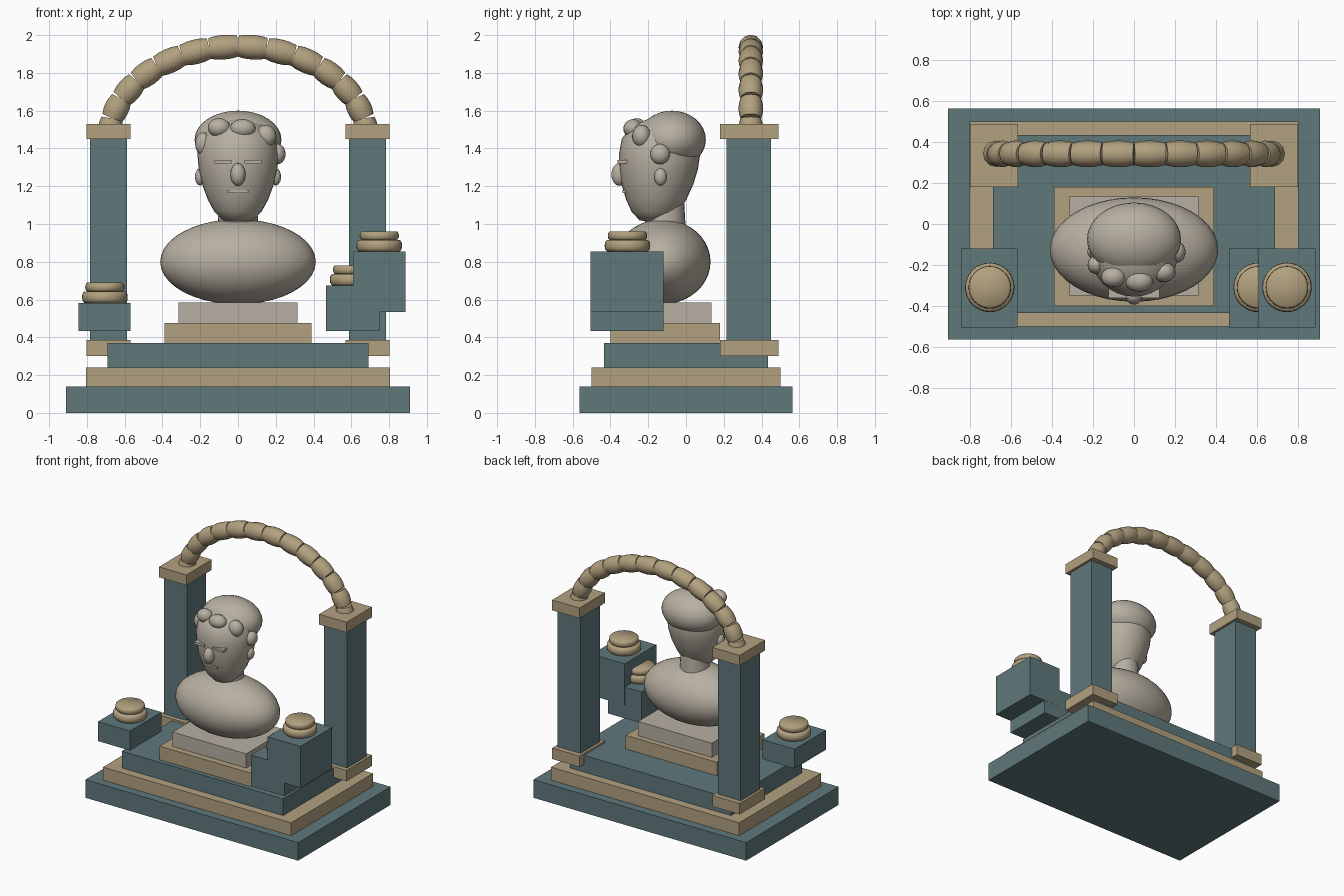
import bpy, bmesh, math
from mathutils import Matrix, Vector

if "Cube" in bpy.data.objects:
    bpy.data.objects.remove(bpy.data.objects["Cube"], do_unlink=True)


def material(name, rgb):
    m = bpy.data.materials.new(name)
    m.use_nodes = True
    m.diffuse_color = (*rgb, 1)
    m.node_tree.nodes["Principled BSDF"].inputs["Base Color"].default_value = (*rgb, 1)
    return m


TEAL = material("slate teal", (0.115, 0.188, 0.198))
TAN = material("sandstone", (0.445, 0.356, 0.212))
STONE = material("pale stone", (0.475, 0.43, 0.36))


def finish(name, bm, mat, smooth=False, angle=None):
    bmesh.ops.recalc_face_normals(bm, faces=bm.faces)
    for f in bm.faces:
        f.smooth = smooth
    me = bpy.data.meshes.new(name)
    bm.to_mesh(me)
    bm.free()
    me.materials.append(mat)
    ob = bpy.data.objects.new(name, me)
    bpy.context.collection.objects.link(ob)
    if angle:
        bpy.ops.object.select_all(action='DESELECT')
        ob.select_set(True)
        bpy.context.view_layer.objects.active = ob
        bpy.ops.object.shade_smooth_by_angle(angle=math.radians(angle))
    return ob


def box(name, mat, x, y, z):
    """Box from (min, max) ranges."""
    bm = bmesh.new()
    bmesh.ops.create_cube(bm, size=1)
    for v in bm.verts:
        v.co = [(r[0] + r[1]) / 2 + c * (r[1] - r[0]) for c, r in zip(v.co, (x, y, z))]
    return finish(name, bm, mat)


def ellipsoid(name, mat, centre, radii, segs=32, rings=16):
    bm = bmesh.new()
    bmesh.ops.create_uvsphere(bm, u_segments=segs, v_segments=rings, radius=1)
    bm.transform(Matrix.Translation(centre) @ Matrix.Diagonal((*radii, 1)))
    return finish(name, bm, mat, True)


def lathe(profile, sides):
    """Spin (radius, height) points round z; ends are closed with flat caps."""
    bm = bmesh.new()
    rings = [[bm.verts.new((r * math.cos(math.tau * i / sides),
                            r * math.sin(math.tau * i / sides), z))
              for i in range(sides)] for r, z in profile]
    for a, b in zip(rings, rings[1:]):
        for i in range(sides):
            j = (i + 1) % sides
            bm.faces.new((a[i], a[j], b[j], b[i]))
    bm.faces.new(rings[0])
    bm.faces.new(rings[-1])
    return bm


# Stepped base
for name, mat, w, d, z in (("base_slab", TEAL, 0.91, 0.565, (0, 0.14)),
                           ("middle_step", TAN, 0.805, 0.5, (0.14, 0.24)),
                           ("top_step", TEAL, 0.69, 0.435, (0.24, 0.37))):
    box(name, mat, (-w, w), (-d, d), z)

# Bust pedestal
box("pedestal_lower", TAN, (-0.39, 0.39), (-0.4, 0.18), (0.37, 0.475))
box("pedestal_upper", STONE, (-0.315, 0.315), (-0.35, 0.135), (0.475, 0.585))

# Columns with foot and cap
for side, s in (("left", 1), ("right", -1)):
    cx = 0.685 * s
    box(side + "_column", TEAL, (cx - 0.098, cx + 0.098), (0.215, 0.45), (0.34, 1.5))
    for part, z in (("foot", (0.3, 0.385)), ("cap", (1.45, 1.53))):
        box(f"{side}_column_{part}", TAN, (cx - 0.117, cx + 0.117), (0.18, 0.49), z)

# Arch of barrel-shaped segments
COUNT = 14


def arch_point(t):
    return Vector((0.685 * math.cos(t), 0.343, 1.45 + 0.492 * math.sin(t)))


for k in range(COUNT):
    p, q = (arch_point(math.pi * (k + e) / COUNT) for e in (0, 1))
    h = (q - p).length / 2
    bm = lathe([(0.055, -h), (0.063, -h / 2), (0.065, 0), (0.063, h / 2), (0.055, h)], 12)
    turn = (q - p).to_track_quat('Z', 'Y').to_matrix().to_4x4()
    bm.transform(Matrix.Translation((p + q) / 2) @ turn)
    finish(f"arch_segment_{k + 1}", bm, TAN, angle=40)

# Side blocks
DEPTH = (-0.505, -0.12)
box("right_block", TEAL, (-0.845, -0.57), DEPTH, (0.433, 0.583))
box("left_low_block", TEAL, (0.465, 0.75), DEPTH, (0.433, 0.675))
box("left_tall_block", TEAL, (0.608, 0.888), (-0.506, -0.119), (0.535, 0.855))

# Rounded double discs on the blocks
for name, x, z in (("right", -0.705, 0.583), ("left_low", 0.607, 0.675), ("left_tall", 0.748, 0.855)):
    for part, r, z0, h in (("lower", 0.121, 0, 0.06), ("upper", 0.104, 0.06, 0.046)):
        bm = lathe([(r * 0.9, 0), (r * 0.98, h * 0.2), (r, h * 0.5),
                    (r * 0.98, h * 0.8), (r * 0.9, h)], 32)
        bm.transform(Matrix.Translation((x, -0.31, z + z0)))
        finish(f"{name}_disc_{part}", bm, TAN, True)

# Bust body and neck
ellipsoid("shoulders", STONE, (0, -0.125, 0.8), (0.412, 0.255, 0.225), 40, 20)
neck = lathe([(0.11, 0.95), (0.1, 1.12)], 24)
neck.transform(Matrix.Translation((0, -0.11, 0)))
finish("neck", neck, STONE, angle=40)

# Head: egg shape narrowing to the chin, chin set slightly forward
head = lathe([(0.02, 1.01), (0.08, 1.02), (0.125, 1.065), (0.16, 1.13), (0.19, 1.21),
              (0.208, 1.29), (0.215, 1.37), (0.2, 1.45), (0.15, 1.52), (0.05, 1.56)], 32)
for v in head.verts:
    v.co.y += -0.14 - 0.08 * max(0, 1.35 - v.co.z)
finish("head", head, STONE, True)

# Hair cap and curls
ellipsoid("hair_cap", STONE, (0, -0.075, 1.447), (0.23, 0.18, 0.153))
for i, (c, r) in enumerate((((-0.185, -0.2, 1.425), (0.042, 0.045, 0.06)),
                            ((-0.1, -0.26, 1.51), (0.06, 0.05, 0.05)),
                            ((0.025, -0.28, 1.505), (0.068, 0.052, 0.05)),
                            ((0.145, -0.235, 1.465), (0.058, 0.05, 0.06)),
                            ((0.21, -0.137, 1.37), (0.042, 0.052, 0.054)))):
    ellipsoid(f"curl_{i + 1}", STONE, c, r, 20, 10)

# Face
ellipsoid("nose", STONE, (0, -0.353, 1.262), (0.04, 0.042, 0.06), 20, 10)
box("mouth", STONE, (-0.055, 0.055), (-0.335, -0.28), (1.165, 1.18))
for side, s in (("left", 1), ("right", -1)):
    box(side + "_eye", STONE, (s * 0.08 - 0.045, s * 0.08 + 0.045), (-0.362, -0.3), (1.32, 1.338))
    ellipsoid(side + "_ear", STONE, (s * 0.2, -0.135, 1.25), (0.028, 0.033, 0.046), 20, 10)
